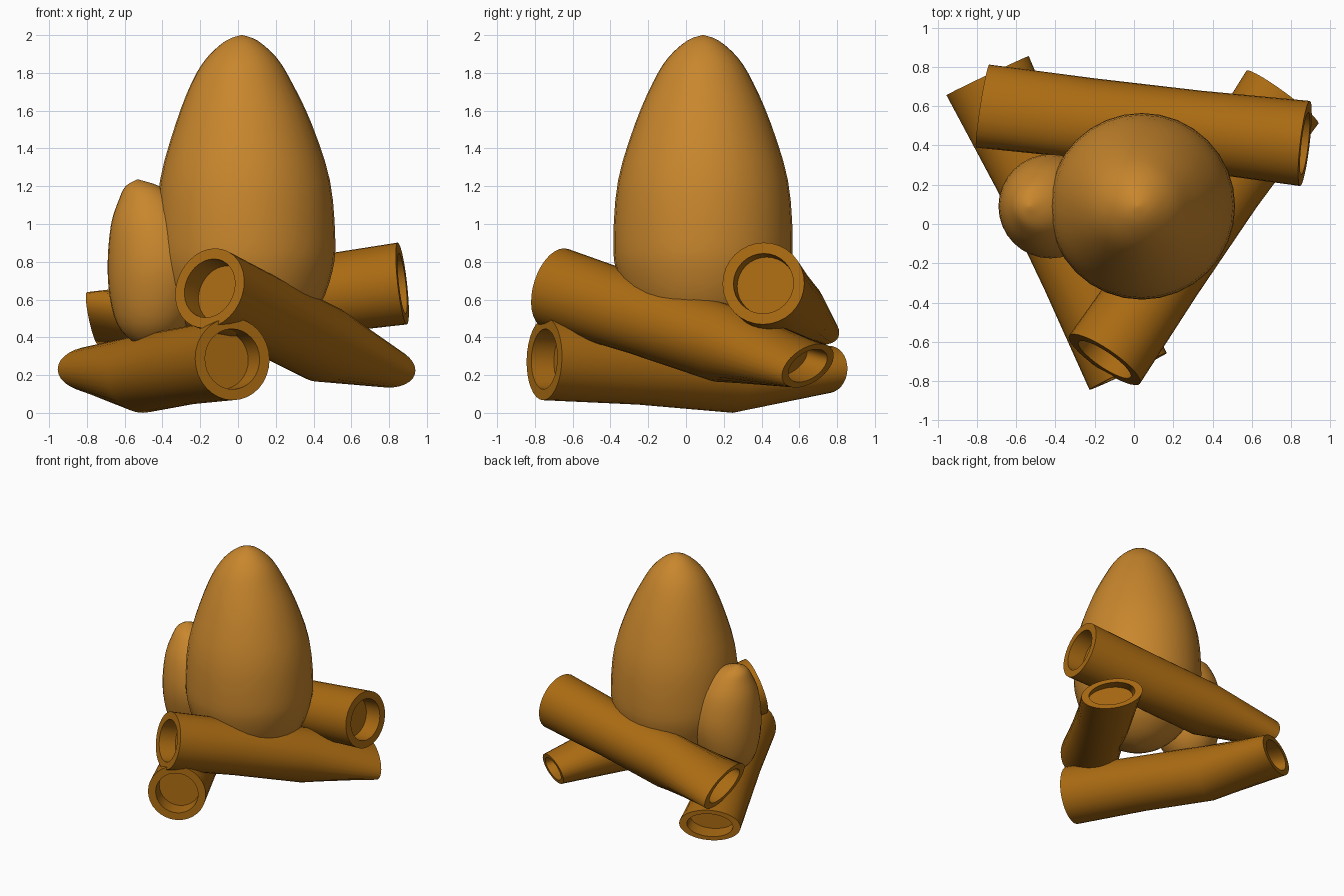
import bpy, bmesh, math
from mathutils import Vector

if "Cube" in bpy.data.objects:
    bpy.data.objects.remove(bpy.data.objects["Cube"])

N = 32


def material(name, col):
    m = bpy.data.materials.new(name)
    m.diffuse_color = (*col, 1)
    m.use_nodes = True
    m.node_tree.nodes["Principled BSDF"].inputs["Base Color"].default_value = m.diffuse_color
    return m


flame_mat = material("flame orange", (0.58, 0.24, 0.026))
log_mat = material("log brown", (0.40, 0.145, 0.006))


def skin(name, rings, mat):
    """Skin a list of closed rings and cap both ends."""
    bm = bmesh.new()
    rows = [[bm.verts.new(p) for p in r] for r in rings]
    for a, b in zip(rows, rows[1:]):
        for i in range(N):
            j = (i + 1) % N
            bm.faces.new((a[i], a[j], b[j], b[i]))
    bm.faces.new(rows[0][::-1])
    bm.faces.new(rows[-1])
    bmesh.ops.recalc_face_normals(bm, faces=bm.faces)
    me = bpy.data.meshes.new(name)
    bm.to_mesh(me)
    bm.free()
    me.materials.append(mat)
    ob = bpy.data.objects.new(name, me)
    bpy.context.collection.objects.link(ob)
    bpy.ops.object.select_all(action='DESELECT')
    ob.select_set(True)
    bpy.context.view_layer.objects.active = ob
    bpy.ops.object.shade_smooth_by_angle(angle=math.radians(35))
    return ob


def log(name, p0, p1, sag, roll, flat):
    """Log with recessed ends, round at p0 and squashed at p1."""
    p0, p1 = Vector(p0), Vector(p1)
    d = (p1 - p0).normalized()
    side = d.cross(Vector((0, 0, 1))).normalized()
    up = side.cross(d)
    roll = math.radians(roll)
    u1 = side * math.cos(roll) + up * math.sin(roll)
    v1 = up * math.cos(roll) - side * math.sin(roll)

    def ring(c, u, v, a, b):
        return [c + u * (a * math.cos(t)) + v * (b * math.sin(t))
                for t in (2 * math.pi * i / N for i in range(N))]

    def round_end(c, r):
        return ring(c, side, up, r, r)

    def flat_end(c, k):
        return ring(c, u1, v1, 0.232 * k, flat * k)

    low = Vector((0, 0, -sag))
    depth = 0.13
    skin(name, [
        round_end(p0 + d * depth, 0.155),
        round_end(p0, 0.16),
        round_end(p0, 0.218),
        round_end(p0.lerp(p1, 1 / 3) + low * 0.4, 0.206),
        round_end(p0.lerp(p1, 2 / 3) + low, 0.206),
        flat_end(p1, 1),
        flat_end(p1, 0.75),
        flat_end(p1 - d * depth, 0.73),
    ], log_mat)


def flame(name, profile):
    """Flame from (z, radius, centre x) rows, smoothed along its height."""
    rows = []
    for i in range(len(profile) - 1):
        q = [Vector(profile[max(0, min(len(profile) - 1, i + k))]) for k in (-1, 0, 1, 2)]
        for s in range(3):
            t = s / 3
            rows.append(0.5 * (2 * q[1] + (q[2] - q[0]) * t
                               + (2 * q[0] - 5 * q[1] + 4 * q[2] - q[3]) * t * t
                               + (3 * q[1] - q[0] - 3 * q[2] + q[3]) * t ** 3))
    rows.append(Vector(profile[-1]))
    skin(name, [[(x + r * math.cos(2 * math.pi * i / N),
                  0.09 + r * math.sin(2 * math.pi * i / N), z) for i in range(N)]
                for z, r, x in rows], mat=flame_mat)


# Three logs leaning on each other in a triangle
log("back_log", (0.87, 0.41, 0.685), (-0.77, 0.60, 0.50), 0.03, -26, 0.108)
log("left_log", (-0.03, -0.75, 0.285), (-0.745, 0.755, 0.23), 0.042, 0, 0.125)
log("right_log", (-0.15, -0.69, 0.66), (0.755, 0.645, 0.25), 0.022, -12, 0.112)

# Large and small flame
flame("large_flame", [
    (0.30, 0.01, 0.04), (0.33, 0.14, 0.04), (0.42, 0.28, 0.04), (0.57, 0.395, 0.04),
    (0.75, 0.46, 0.04), (0.92, 0.475, 0.04), (1.23, 0.45, 0.037), (1.53, 0.36, 0.03),
    (1.75, 0.265, 0.02), (1.88, 0.185, 0.02), (1.97, 0.085, 0.02), (2.0, 0.005, 0.02)])
flame("small_flame", [
    (0.35, 0.01, -0.46), (0.38, 0.10, -0.46), (0.47, 0.19, -0.45), (0.62, 0.245, -0.435),
    (0.80, 0.265, -0.425), (1.00, 0.225, -0.447), (1.13, 0.155, -0.475),
    (1.20, 0.09, -0.505), (1.235, 0.005, -0.53)])
